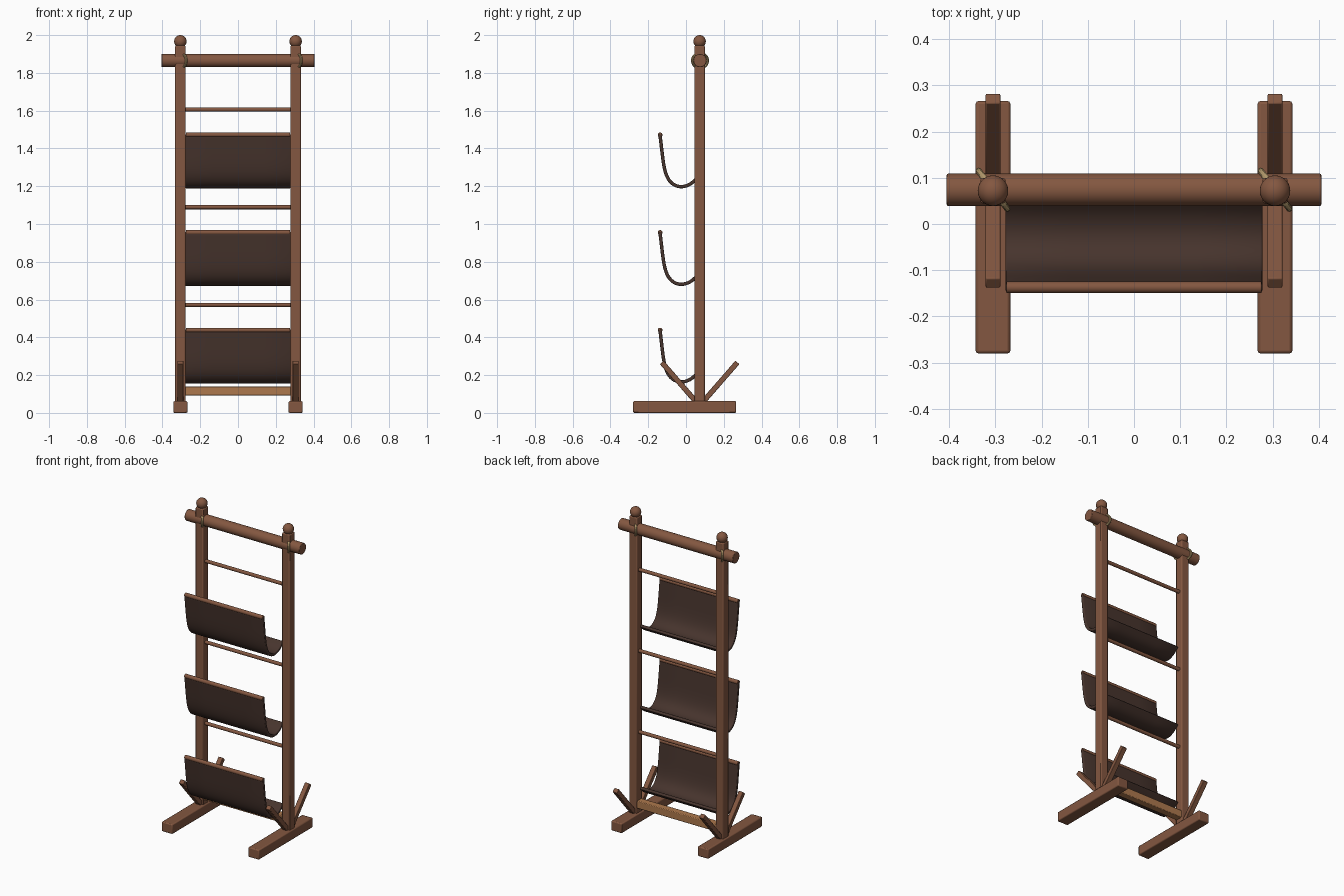
import bpy
from math import radians, atan2
from mathutils import Vector

cube = bpy.data.objects.get("Cube")
if cube:
    bpy.data.objects.remove(cube)


def material(name, rgb):
    m = bpy.data.materials.new(name)
    m.use_nodes = True
    m.diffuse_color = (*rgb, 1)
    bsdf = m.node_tree.nodes["Principled BSDF"]
    bsdf.inputs["Base Color"].default_value = (*rgb, 1)
    bsdf.inputs["Roughness"].default_value = 0.8
    return m


WOOD = material("brown wood", (0.23, 0.096, 0.052))
PALE = material("pale wood", (0.42, 0.19, 0.075))
LEATHER = material("dark leather", (0.062, 0.034, 0.026))
ROPE = material("tan rope", (0.42, 0.30, 0.14))

POST_X, POST_Y = 0.305, 0.072
SIDES = (("left", 1), ("right", -1))


def finish(obj, name, mat, bevel=0):
    obj.name = name
    obj.data.materials.append(mat)
    bpy.ops.object.select_all(action="DESELECT")
    obj.select_set(True)
    bpy.context.view_layer.objects.active = obj
    bpy.ops.object.shade_smooth_by_angle(angle=radians(35))
    if bevel:
        b = obj.modifiers.new("edge bevel", "BEVEL")
        b.width, b.segments = bevel, 2
    return obj


def box(name, center, size, mat=WOOD, bevel=0.006, tilt=0):
    bpy.ops.mesh.primitive_cube_add(size=1, location=center, rotation=(tilt, 0, 0))
    obj = bpy.context.object
    obj.scale = size
    bpy.ops.object.transform_apply(location=False, rotation=False, scale=True)
    return finish(obj, name, mat, bevel)


def rod(name, center, radius, length, bevel=0):
    bpy.ops.mesh.primitive_cylinder_add(vertices=32, radius=radius, depth=length,
                                        location=center, rotation=(0, radians(90), 0))
    return finish(bpy.context.object, name, WOOD, bevel)


def sling(name, profile, half_width, drop):
    # Sheet swept sideways along a hanging profile
    verts = [(x, y, z - drop) for y, z in profile for x in (-half_width, half_width)]
    faces = [(i, i + 1, i + 3, i + 2) for i in range(0, len(verts) - 2, 2)]
    mesh = bpy.data.meshes.new(name)
    mesh.from_pydata(verts, [], faces)
    obj = bpy.data.objects.new(name, mesh)
    bpy.context.collection.objects.link(obj)
    finish(obj, name, LEATHER)
    sub = obj.modifiers.new("smooth curve", "SUBSURF")
    sub.levels = sub.render_levels = 2
    sub.boundary_smooth = "PRESERVE_CORNERS"
    solid = obj.modifiers.new("thickness", "SOLIDIFY")
    solid.thickness, solid.offset = 0.018, 0
    edge = obj.modifiers.new("soft edge", "BEVEL")
    edge.width, edge.segments = 0.004, 2
    edge.limit_method, edge.angle_limit = "ANGLE", radians(50)


# Side frames: foot, post, ball finial, angled braces and rope lashing
for side, s in SIDES:
    x = s * POST_X
    box(side + "_foot", (x, -0.007, 0.031), (0.075, 0.546, 0.062))
    box(side + "_post", (x, POST_Y, 1.0), (0.055, 0.055, 1.89))
    bpy.ops.mesh.primitive_uv_sphere_add(segments=32, ring_count=16, radius=0.033,
                                         location=(x, POST_Y, 1.967))
    finish(bpy.context.object, side + "_finial", WOOD)

    for end, d in (("front", -1), ("back", 1)):
        foot = Vector((x, POST_Y + d * 0.015, 0.055))
        tip = Vector((x, POST_Y + d * 0.2, 0.267))
        run = tip - foot
        box(f"{side}_{end}_brace", (foot + tip) / 2, (0.032, 0.028, run.length),
            bevel=0.003, tilt=-atan2(run.y, run.z))

    bpy.ops.mesh.primitive_torus_add(major_radius=0.051, minor_radius=0.007,
                                     major_segments=40, minor_segments=10,
                                     location=(x, POST_Y + 0.002, 1.865),
                                     rotation=(0, radians(90), radians(37)))
    bpy.context.object.scale.x = 0.8
    finish(bpy.context.object, side + "_rope_loop", ROPE)

# Cross members
rod("top_bar", (0, POST_Y + 0.002, 1.865), 0.035, 0.81, bevel=0.003)
box("bottom_stretcher", (0, POST_Y, 0.116), (0.57, 0.045, 0.048), PALE, 0.004)

# Three tiers, each a rung, a hanging sling and its front rod
PROFILE = [(-0.138, 1.475), (-0.128, 1.39), (-0.117, 1.297), (-0.098, 1.237),
           (-0.063, 1.203), (-0.020, 1.194), (0.020, 1.208), (0.042, 1.226),
           (0.062, 1.245)]
for tier in range(3):
    drop = tier * 0.517
    label = ("upper", "middle", "lower")[tier]
    rod(label + "_rung", (0, POST_Y, 1.606 - drop), 0.011, 0.57)
    sling(label + "_sling", PROFILE, 0.278, drop)
    rod(label + "_sling_rod", (0, -0.137, 1.472 - drop), 0.0125, 0.552, bevel=0.002)
